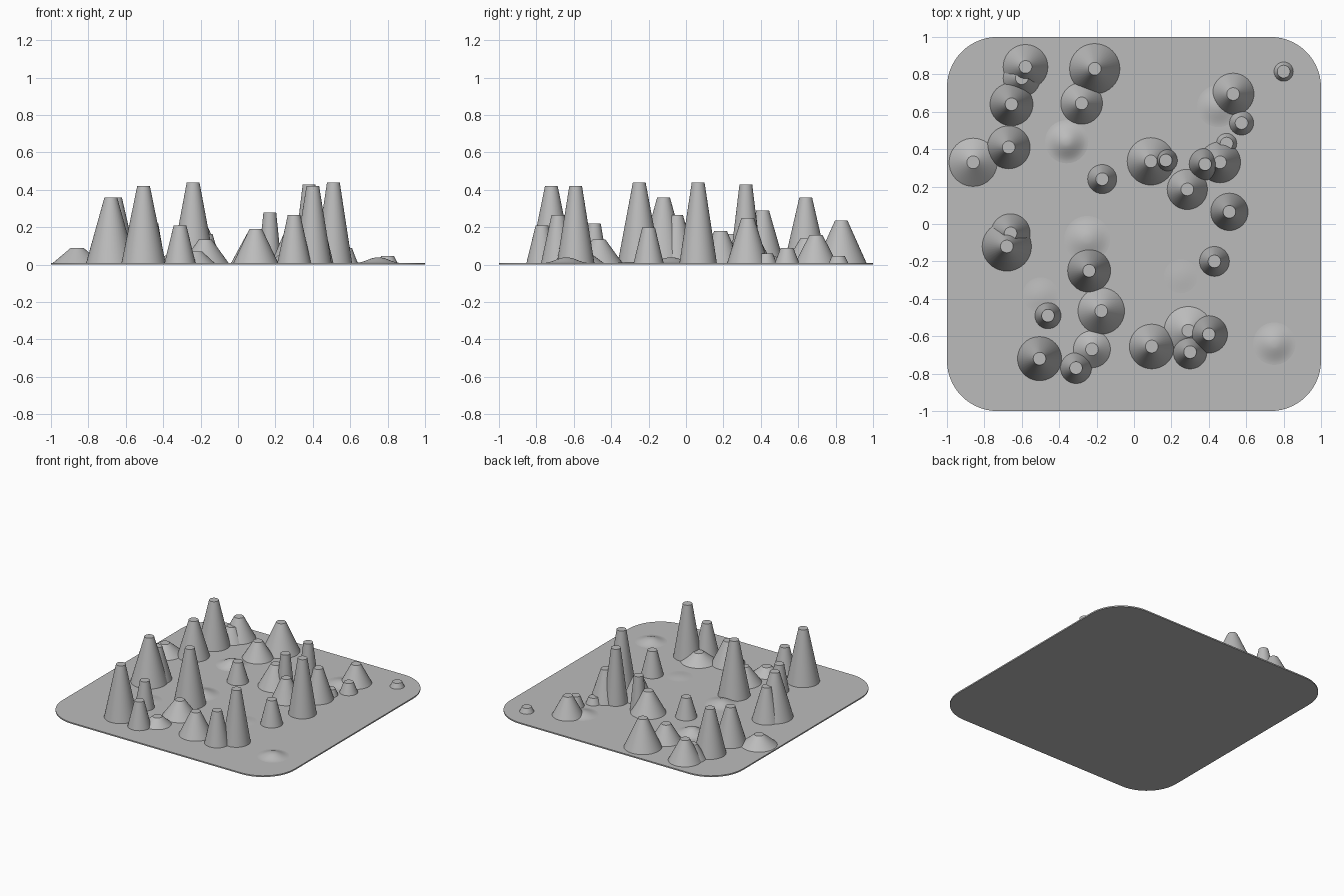
import bpy, bmesh, math

if "Cube" in bpy.data.objects:
    bpy.data.objects.remove(bpy.data.objects["Cube"])

SLAB = 0.01
stone = bpy.data.materials.new("stone_grey")
stone.diffuse_color = (0.5, 0.5, 0.5, 1)
stone.use_nodes = True
stone.node_tree.nodes["Principled BSDF"].inputs["Base Color"].default_value = stone.diffuse_color


def finish(name, bm, smooth=True):
    bmesh.ops.recalc_face_normals(bm, faces=bm.faces)
    mesh = bpy.data.meshes.new(name)
    bm.to_mesh(mesh)
    bm.free()
    mesh.materials.append(stone)
    ob = bpy.data.objects.new(name, mesh)
    bpy.context.collection.objects.link(ob)
    if smooth:
        bpy.ops.object.select_all(action='DESELECT')
        ob.select_set(True)
        bpy.context.view_layer.objects.active = ob
        bpy.ops.object.shade_smooth_by_angle(angle=math.radians(22))
    return ob


def lathe(name, x, y, profile, segs=40):
    """Stack rings of (radius, height) and cap the top."""
    bm = bmesh.new()
    rings = [[bm.verts.new((x + r * math.cos(2 * math.pi * i / segs),
                            y + r * math.sin(2 * math.pi * i / segs), z))
              for i in range(segs)] for r, z in profile]
    for a, b in zip(rings, rings[1:]):
        for i in range(segs):
            j = (i + 1) % segs
            bm.faces.new((a[i], a[j], b[j], b[i]))
    bm.faces.new(rings[-1])
    return finish(name, bm)


# Thin ground slab with rounded corners
bm = bmesh.new()
R, N = 0.27, 14
outline = []
for k, (sx, sy) in enumerate([(1, 1), (-1, 1), (-1, -1), (1, -1)]):
    for i in range(N + 1):
        a = math.pi / 2 * (k + i / N)
        outline.append(bm.verts.new((sx * (1 - R) + R * math.cos(a),
                                     sy * (1 - R) + R * math.sin(a), 0)))
base = bm.faces.new(outline)
ext = bmesh.ops.extrude_face_region(bm, geom=[base], use_keep_orig=True)
bmesh.ops.translate(bm, vec=(0, 0, SLAB),
                    verts=[v for v in ext["geom"] if isinstance(v, bmesh.types.BMVert)])
finish("ground_slab", bm)

# Flat-topped cones: x, y, base radius, top height
back_left = [
    (-0.86, 0.33, 0.13, 0.09), (-0.67, 0.41, 0.115, 0.29),
    (-0.655, 0.64, 0.115, 0.36), (-0.58, 0.84, 0.12, 0.175),
    (-0.60, 0.78, 0.10, 0.12), (-0.21, 0.83, 0.135, 0.235),
    (-0.28, 0.645, 0.112, 0.14), (-0.17, 0.24, 0.078, 0.165)]
back_right = [
    (0.09, 0.335, 0.127, 0.18), (0.17, 0.34, 0.062, 0.28),
    (0.285, 0.185, 0.108, 0.18), (0.38, 0.32, 0.085, 0.43),
    (0.46, 0.33, 0.11, 0.25), (0.495, 0.43, 0.055, 0.06),
    (0.53, 0.695, 0.112, 0.16), (0.575, 0.54, 0.065, 0.09),
    (0.80, 0.815, 0.052, 0.047), (0.51, 0.065, 0.10, 0.44)]
front_left = [
    (-0.66, -0.05, 0.105, 0.265), (-0.68, -0.12, 0.132, 0.36),
    (-0.24, -0.25, 0.115, 0.44), (-0.175, -0.465, 0.125, 0.135),
    (-0.46, -0.49, 0.07, 0.22), (-0.505, -0.72, 0.118, 0.42),
    (-0.225, -0.67, 0.10, 0.07), (-0.31, -0.77, 0.083, 0.21)]
front_right = [
    (0.43, -0.20, 0.08, 0.20), (0.29, -0.57, 0.13, 0.08),
    (0.40, -0.59, 0.10, 0.42), (0.30, -0.685, 0.09, 0.265),
    (0.095, -0.655, 0.12, 0.19)]
for group, cones in (("back_left", back_left), ("back_right", back_right),
                     ("front_left", front_left), ("front_right", front_right)):
    for n, (x, y, r, h) in enumerate(cones, 1):
        lathe(f"{group}_cone_{n}", x, y, [(r, SLAB * 0.9), (0.034, h)])

# Low swellings of the ground: x, y, radius, height
swellings = [(-0.36, 0.44, 0.12, 0.055), (0.75, -0.64, 0.12, 0.04),
             (-0.25, -0.08, 0.13, 0.04), (0.45, 0.63, 0.12, 0.035),
             (-0.50, -0.38, 0.11, 0.02), (0.25, -0.28, 0.11, 0.016)]
for n, (x, y, r, h) in enumerate(swellings, 1):
    profile = [(r * (1 - t / 8),
                SLAB * 0.95 + (h - SLAB) * (1 - math.cos(math.pi * t / 8)) / 2)
               for t in range(8)]
    lathe(f"ground_swelling_{n}", x, y, profile)
